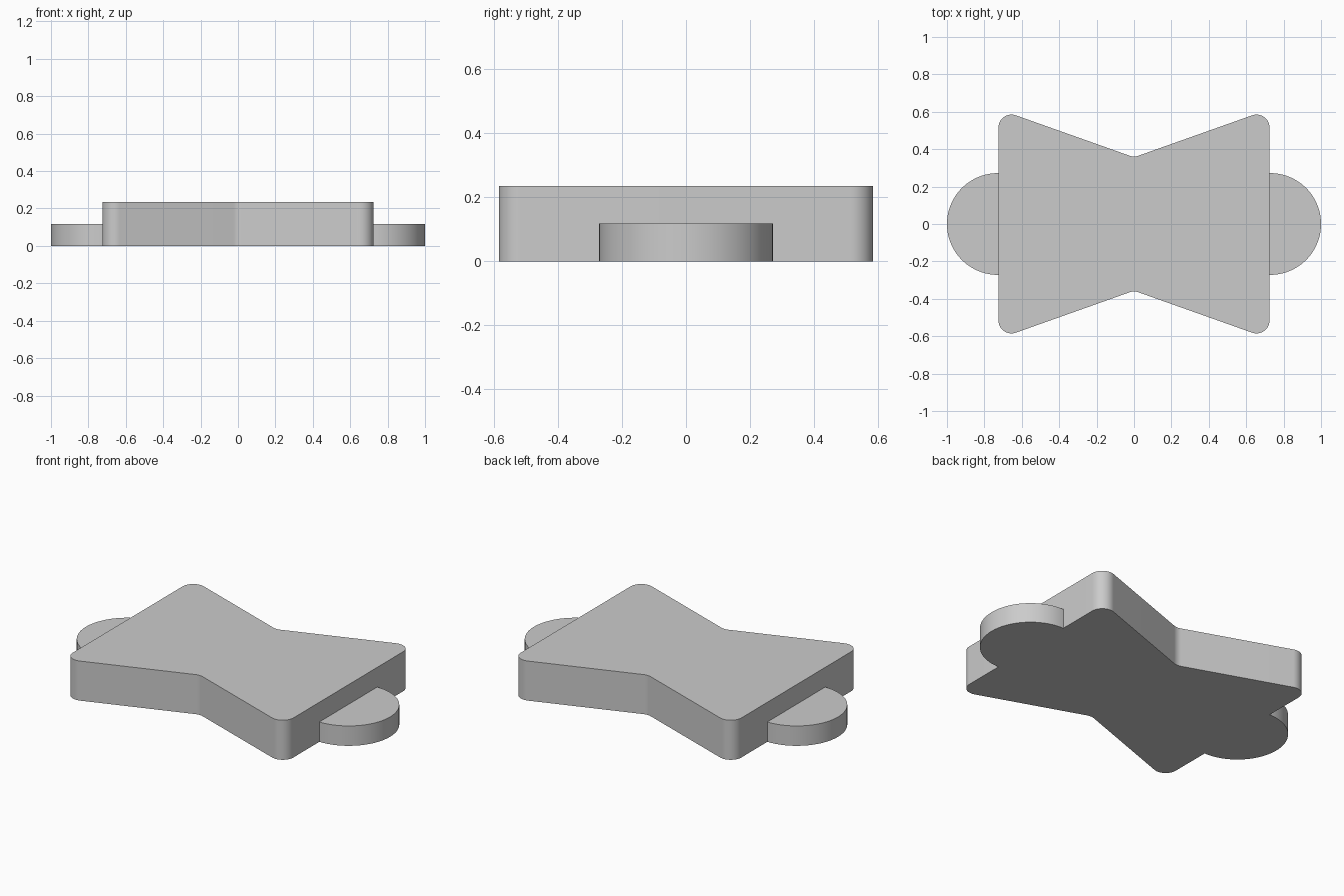
import bpy, bmesh
from math import sin, cos, radians, atan2, degrees

if "Cube" in bpy.data.objects:
    bpy.data.objects.remove(bpy.data.objects["Cube"])

HALF_X, TOP_Y, WAIST_Y = 0.725, 0.585, 0.361
R = 0.07
PLATE_H, TAB_H, TAB_R = 0.235, 0.118, 0.272


def arc(cx, cy, r, a0, a1, n):
    angles = [radians(a0 + (a1 - a0) * i / n) for i in range(n + 1)]
    return [(cx + r * cos(a), cy + r * sin(a)) for a in angles]


def extrude_outline(name, points, height):
    bm = bmesh.new()
    base = bm.faces.new([bm.verts.new((x, y, 0)) for x, y in points])
    ext = bmesh.ops.extrude_face_region(bm, geom=[base], use_keep_orig=True)
    top = [v for v in ext["geom"] if isinstance(v, bmesh.types.BMVert)]
    bmesh.ops.translate(bm, verts=top, vec=(0, 0, height))
    bmesh.ops.recalc_face_normals(bm, faces=bm.faces)
    mesh = bpy.data.meshes.new(name)
    bm.to_mesh(mesh)
    bm.free()
    obj = bpy.data.objects.new(name, mesh)
    bpy.context.collection.objects.link(obj)
    bpy.ops.object.select_all(action='DESELECT')
    obj.select_set(True)
    bpy.context.view_layer.objects.active = obj
    bpy.ops.object.shade_smooth_by_angle(angle=radians(30))
    return obj


# Waisted plate: one quarter outline (rounded corner, filleted waist), then mirrored
slope = 19.4
quarter = arc(HALF_X - R, TOP_Y - R, R, 0, 90 + slope, 14)
quarter += arc(0, WAIST_Y + R, R, 270 + slope, 270, 4)
upper = quarter + [(-x, y) for x, y in reversed(quarter[:-1])]
outline = upper + [(-x, -y) for x, y in upper]
extrude_outline("waisted_plate", outline, PLATE_H)

# Half-round tabs at each end, flush with the underside
half_round = [(HALF_X, -TAB_R)] + arc(1 - TAB_R, 0, TAB_R, -90, 90, 48) + [(HALF_X, TAB_R)]
for name, side in (("right_tab", 1), ("left_tab", -1)):
    extrude_outline(name, [(side * x, y) for x, y in half_round], TAB_H)
